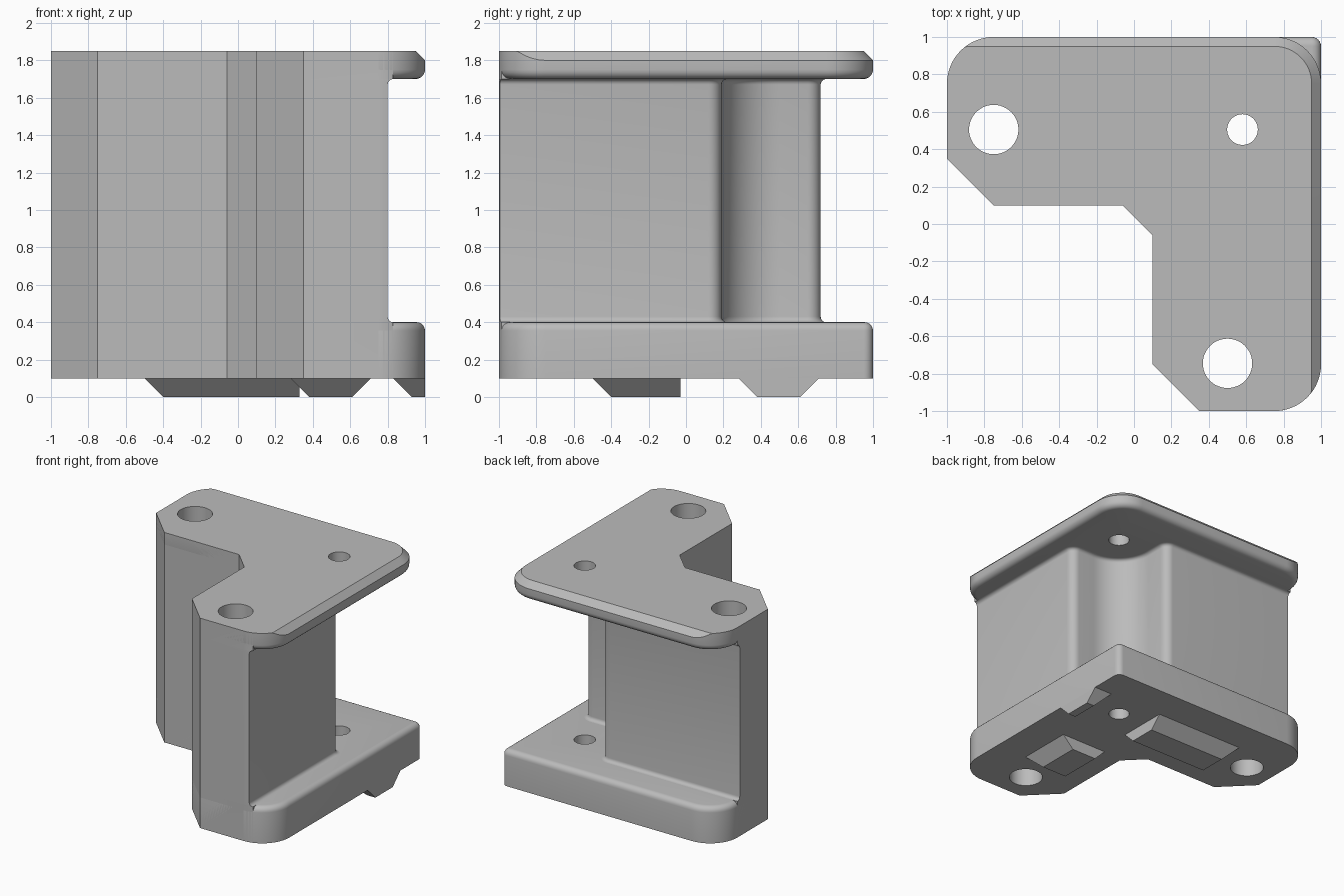
import bpy, bmesh
from math import cos, sin, radians, degrees, acos

if "Cube" in bpy.data.objects:
    bpy.data.objects.remove(bpy.data.objects["Cube"])

grey = bpy.data.materials.new("neutral grey")
grey.use_nodes = True
COLOUR = (0.5, 0.5, 0.5, 1)
grey.diffuse_color = COLOUR
grey.node_tree.nodes["Principled BSDF"].inputs["Base Color"].default_value = COLOUR

R = 0.25                     # large corner radius
C = 1 - R                    # centre of the large corners
CHAMFER = 0.05
FILLET = 0.03
BOTTOM, STEP, LIP, TOP = 0.1, 0.4, 1.7, 1.85
INNER = [(-1, 0.35), (-0.75, 0.1), (-0.06, 0.1), (0.1, -0.06), (0.1, -0.75), (0.35, -1)]


def arc(cx, cy, r, a0, a1, n=16):
    angles = [radians(a0 + (a1 - a0) * i / n) for i in range(n + 1)]
    return [(cx + r * cos(a), cy + r * sin(a)) for a in angles]


def slab_outline(r, n):
    """Full L shape, with radius r on the outermost corner."""
    return (INNER + arc(C, -C, R, -90, 0) + arc(1 - r, 1 - r, r, 0, 90, n)
            + arc(-C, C, R, 90, 180))


def core_outline(d):
    """Recessed L shape with a rounded pocket, grown outwards by d."""
    x, y, px, py = 0.8 + d, 0.72 + d, 0.27 + d, 0.19 + d
    f, p = 0.07 + d, 0.31 - d
    end = -degrees(acos((x - C) / R))
    return (INNER + arc(C, -C, R, -90, end, 3)
            + arc(x - f, py - f, f, 0, 90, 8)
            + arc(px + p, py + p, p, 270, 180, 16)
            + arc(px - f, y - f, f, 0, 90, 8) + [(-1, y)])


def level(points, z):
    return [(x, y, z) for x, y in points]


def chamfer_rings(points):
    """Lower and upper edge of the chamfer along the two outer sides."""
    lower, upper = [], []
    for x, y in points:
        if x > C and y > C:
            k = 1 - CHAMFER / R
            u, v, drop = C + (x - C) * k, C + (y - C) * k, CHAMFER
        else:
            u, v = min(x, 1 - CHAMFER), min(y, 1 - CHAMFER)
            drop = max(x - u, y - v)
        lower.append((x, y, TOP - drop))
        upper.append((u, v, TOP))
    return [lower, upper]


def loft(name, rings, rim_z=None, radius=0):
    """Skin a stack of rings; optionally round the rim at rim_z."""
    bm = bmesh.new()
    rows = [[bm.verts.new(p) for p in ring] for ring in rings]
    n = len(rows[0])
    for a, b in zip(rows, rows[1:]):
        for i in range(n):
            j = (i + 1) % n
            bm.faces.new((a[i], a[j], b[j], b[i]))
    bm.faces.new(rows[0][::-1])
    bm.faces.new(rows[-1])
    bmesh.ops.remove_doubles(bm, verts=bm.verts, dist=1e-5)
    if rim_z is not None:
        rim = [e for e in bm.edges if all(abs(v.co.z - rim_z) < 1e-5 for v in e.verts)]
        bmesh.ops.bevel(bm, geom=rim, offset=radius, segments=5, profile=0.5,
                        affect='EDGES')
    bmesh.ops.recalc_face_normals(bm, faces=bm.faces)
    mesh = bpy.data.meshes.new(name)
    bm.to_mesh(mesh)
    bm.free()
    mesh.materials.append(grey)
    ob = bpy.data.objects.new(name, mesh)
    bpy.context.collection.objects.link(ob)
    return ob


# Recessed core, flaring into both flanges with a small fillet
flare = [(FILLET * (1 - sin(radians(a))), FILLET * (1 - cos(radians(a))))
         for a in range(0, 91, 18)]
rings = [level(core_outline(FILLET), BOTTOM)]
rings += [level(core_outline(d), STEP + h) for d, h in flare]
rings += [level(core_outline(d), LIP - h) for d, h in reversed(flare)]
rings += [level(core_outline(FILLET), TOP)]
core = loft("core", rings)

# Base flange with a tight outer corner and rounded upper rim
outline = slab_outline(0.05, 6)
base = loft("base_flange", [level(outline, BOTTOM), level(outline, STEP)], STEP, 0.045)

# Top flange with rounded lower rim and chamfered outer upper edge
outline = slab_outline(R, 16)
top = loft("top_flange", [level(outline, LIP)] + chamfer_rings(outline), LIP, 0.05)

# Vertical through holes: two large ones in every part, a small one in the flanges
for x, y, r, parts in ((-0.75, 0.505, 0.132, (core, base, top)),
                       (0.5, -0.745, 0.132, (core, base, top)),
                       (0.58, 0.505, 0.082, (base, top))):
    circle = arc(x, y, r, 0, 360, 48)[:-1]
    cutter = loft("hole_cutter", [level(circle, -0.5), level(circle, 2.5)])
    cutter.hide_render = True
    for part in parts:
        bpy.context.view_layer.objects.active = part
        mod = part.modifiers.new("hole", 'BOOLEAN')
        mod.object, mod.operation, mod.solver = cutter, 'DIFFERENCE', 'EXACT'
        bpy.ops.object.modifier_apply(modifier=mod.name)
    bpy.data.objects.remove(cutter)

# Smooth shading on the rounded parts
for ob in bpy.context.view_layer.objects:
    ob.select_set(ob in (core, base, top))
bpy.ops.object.shade_smooth_by_angle(angle=radians(30))


# Locating keys under the base, each with one upright end
def key(name, x0, x1, y0, y1, upright):
    s = 0.1
    u = x1 if upright == 'x' else x1 - s
    v = y1 if upright == 'y' else y1 - s
    low = [(x0 + s, y0 + s), (u, y0 + s), (u, v), (x0 + s, v)]
    high = [(x0, y0), (x1, y0), (x1, y1), (x0, y1)]
    loft(name, [level(low, 0), level(high, BOTTOM)])


key("edge_key", 0.83, 1, 0.28, 0.71, 'x')
key("long_key", -0.5, 0.33, 0.28, 0.71, 'x')
key("short_key", 0.28, 0.71, -0.5, -0.03, 'y')
